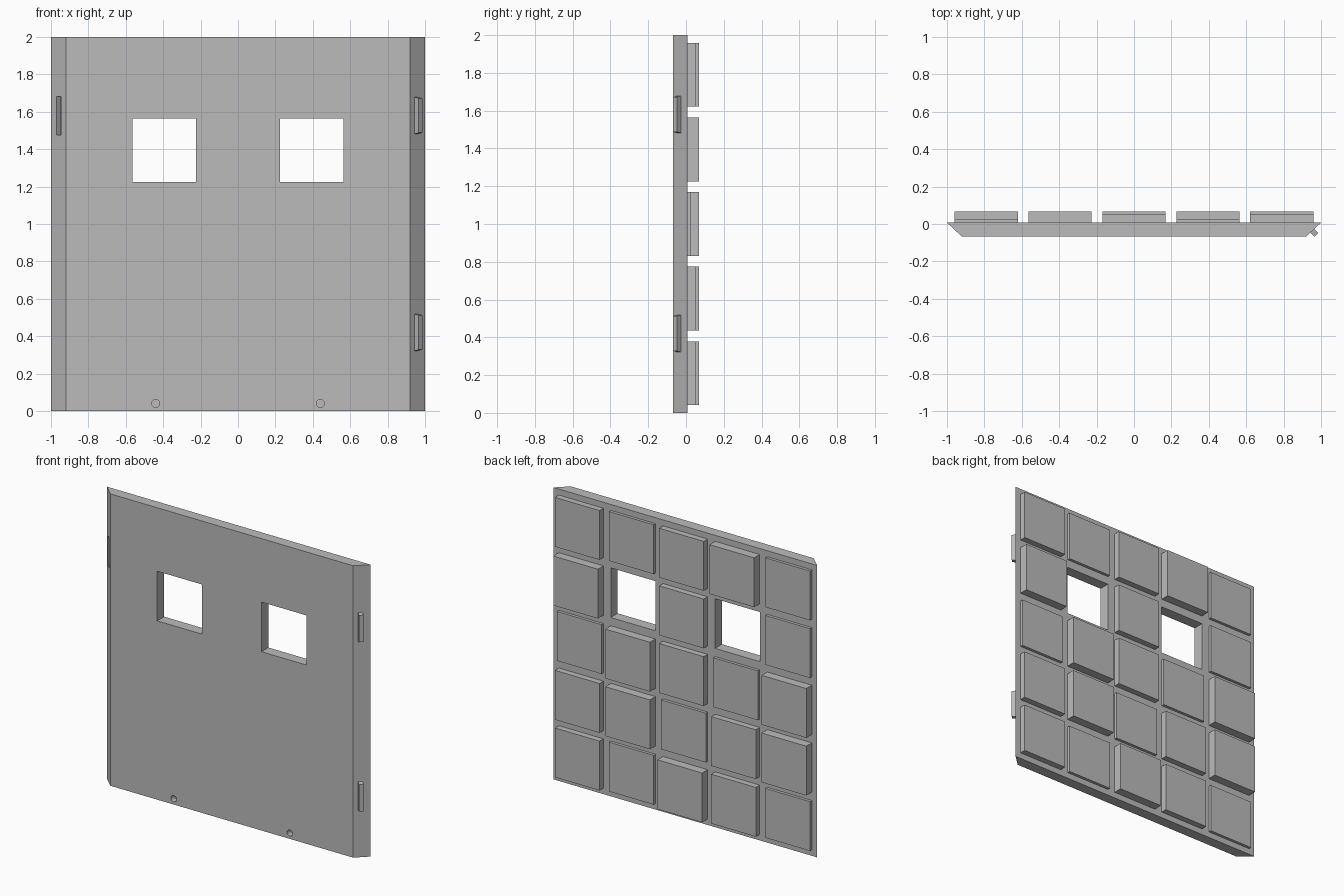
import bpy, bmesh
from math import radians
from mathutils import Matrix, Vector

cube = bpy.data.objects.get("Cube")
if cube:
    bpy.data.objects.remove(cube, do_unlink=True)

grey = bpy.data.materials.new("stone_grey")
grey.use_nodes = True
grey.diffuse_color = (0.5, 0.5, 0.5, 1)
grey.node_tree.nodes["Principled BSDF"].inputs["Base Color"].default_value = (0.5, 0.5, 0.5, 1)

FRONT, BACK = -0.0675, 0.0075   # faces of the wall slab
PITCH, TILE = 0.395, 0.338
PEG_HEIGHTS = (0.42, 1.58)


def finish(bm, name):
    bmesh.ops.recalc_face_normals(bm, faces=bm.faces)
    mesh = bpy.data.meshes.new(name)
    bm.to_mesh(mesh)
    bm.free()
    mesh.materials.append(grey)
    obj = bpy.data.objects.new(name, mesh)
    bpy.context.scene.collection.objects.link(obj)
    return obj


def box(name, center, size, turn=0, taper=1):
    """Box turned about z; taper shortens its outer (local +x) end in height."""
    bm = bmesh.new()
    bmesh.ops.create_cube(bm, size=1)
    for v in bm.verts:
        v.co = Vector(v.co) * Vector(size)
        if v.co.x > 0:
            v.co.z *= taper
    bm.transform(Matrix.Translation(center) @ Matrix.Rotation(radians(turn), 4, "Z"))
    return finish(bm, name)


def cut(target, cutter):
    cutter.hide_render = True
    mod = target.modifiers.new("cut", "BOOLEAN")
    mod.operation, mod.solver, mod.object = "DIFFERENCE", "EXACT", cutter
    bpy.context.view_layer.objects.active = target
    bpy.ops.object.modifier_apply(modifier=mod.name)
    bpy.data.objects.remove(cutter, do_unlink=True)


# Wall slab with mitred ends
bm = bmesh.new()
outline = [(-0.92, FRONT), (0.92, FRONT), (1, BACK), (-1, BACK)]
base = bm.faces.new([bm.verts.new((x, y, 0)) for x, y in outline])
top = bmesh.ops.extrude_face_region(bm, geom=[base])["geom"]
bmesh.ops.translate(bm, vec=(0, 0, 2), verts=[e for e in top if isinstance(e, bmesh.types.BMVert)])
wall = finish(bm, "wall_slab")

# Windows and peg holes through the front
for side in (-1, 1):
    cut(wall, box("window_cutter", (side * PITCH, 0, 1 + PITCH), (0.34, 0.4, 0.34)))
    bm = bmesh.new()
    bmesh.ops.create_cone(bm, cap_ends=True, segments=24, radius1=0.021, radius2=0.021, depth=0.08)
    bm.transform(Matrix.Translation((side * 0.44, FRONT, 0.04)) @ Matrix.Rotation(radians(90), 4, "X"))
    cut(wall, finish(bm, "hole_cutter"))

# Slots on one mitre, matching pegs on the other
for i, z in enumerate(PEG_HEIGHTS):
    cut(wall, box("slot_cutter", (-0.957, -0.032, z), (0.06, 0.034, 0.206), -135))
    box(f"joint_peg_{i + 1}", (0.96, -0.043, z), (0.044, 0.028, 0.2), -45, 0.92)

# Raised stone tiles on the back, rows from the top, columns from +x to -x
LEVELS = {"l": 0.02, "m": 0.042, "h": 0.06}
ROWS = ("mlmhl", "h.m.l", "lhmlh", "mhlmh", "mlhml")
for r, row in enumerate(ROWS):
    for c, key in enumerate(row):
        if key in LEVELS:
            depth = LEVELS[key]
            box(f"tile_{r + 1}_{c + 1}", ((2 - c) * PITCH, BACK + depth / 2, 1 + (2 - r) * PITCH),
                (TILE, depth, TILE))
